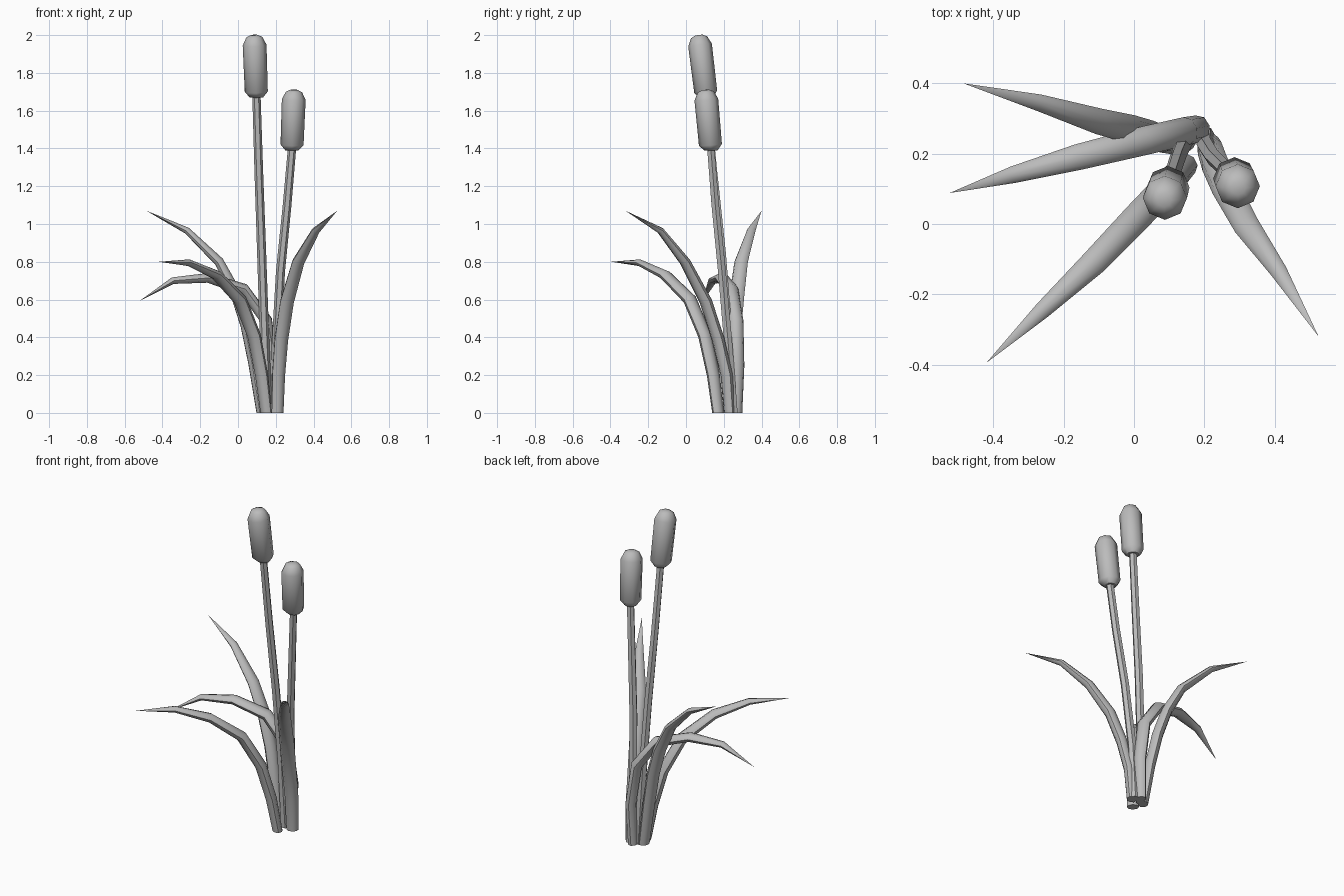
import bpy, bmesh, math
from mathutils import Vector

cube = bpy.data.objects.get("Cube")
if cube:
    bpy.data.objects.remove(cube, do_unlink=True)

grey = bpy.data.materials.new("plain grey")
grey.use_nodes = True
grey.diffuse_color = (0.5, 0.5, 0.5, 1)
grey.node_tree.nodes["Principled BSDF"].inputs["Base Color"].default_value = (0.5, 0.5, 0.5, 1)


def sweep(name, path, sizes, side, sides=8, pointed=False):
    """Skin elliptical rings (half width, half thickness) along a path."""
    pts = [Vector(p) for p in path]
    bm = bmesh.new()
    rings = []
    last = len(pts) - 1
    for i, p in enumerate(pts):
        if pointed and i == last:
            rings.append([bm.verts.new(p)])
            continue
        tangent = (pts[min(i + 1, last)] - pts[max(i - 1, 0)]).normalized()
        normal = tangent.cross(side).normalized()
        across = normal.cross(tangent)
        if i == 0:                       # keep the foot level with the ground
            normal = Vector((normal.x, normal.y, 0)).normalized()
            across = Vector((across.x, across.y, 0)).normalized()
        w, t = sizes[i]
        ring = []
        for k in range(sides):
            a = 2 * math.pi * k / sides
            ring.append(bm.verts.new(p + across * w * math.cos(a) + normal * t * math.sin(a)))
        rings.append(ring)
    for a, b in zip(rings, rings[1:]):
        for k in range(sides):
            n = (k + 1) % sides
            if len(b) == 1:
                bm.faces.new((a[k], a[n], b[0]))
            else:
                bm.faces.new((a[k], a[n], b[n], b[k]))
    bm.faces.new(rings[0])
    if not pointed:
        bm.faces.new(rings[-1])
    bmesh.ops.recalc_face_normals(bm, faces=bm.faces)
    mesh = bpy.data.meshes.new(name)
    bm.to_mesh(mesh)
    bm.free()
    mesh.materials.append(grey)
    obj = bpy.data.objects.new(name, mesh)
    bpy.context.collection.objects.link(obj)
    bpy.ops.object.select_all(action='DESELECT')
    obj.select_set(True)
    bpy.context.view_layer.objects.active = obj
    bpy.ops.object.shade_smooth_by_angle(angle=math.radians(50))
    return obj


# Arching blades, pointed at the tip
blade_sizes = [(0.034, 0.028), (0.038, 0.031), (0.04, 0.032), (0.041, 0.031),
               (0.037, 0.026), (0.024, 0.018), (0, 0)]
blades = {
    "back_right_leaf": [(0.125, 0.23, 0), (0.085, 0.24, 0.26), (0.045, 0.255, 0.46),
                        (-0.01, 0.27, 0.63), (-0.10, 0.292, 0.80), (-0.27, 0.345, 0.965),
                        (-0.485, 0.40, 1.07)],
    "front_right_leaf": [(0.15, 0.17, 0), (0.125, 0.145, 0.2), (0.085, 0.1, 0.41),
                         (0.01, 0.02, 0.6), (-0.115, -0.11, 0.73), (-0.26, -0.245, 0.795),
                         (-0.42, -0.395, 0.80)],
    "right_leaf": [(0.175, 0.265, 0), (0.185, 0.272, 0.25), (0.15, 0.265, 0.49),
                   (0.03, 0.237, 0.655), (-0.16, 0.19, 0.715), (-0.345, 0.14, 0.70),
                   (-0.525, 0.088, 0.59)],
    "left_leaf": [(0.21, 0.23, 0), (0.215, 0.215, 0.2), (0.23, 0.17, 0.39),
                  (0.26, 0.105, 0.59), (0.32, -0.005, 0.8), (0.412, -0.135, 0.965),
                  (0.525, -0.32, 1.07)],
}
for name, path in blades.items():
    heading = Vector(path[-1]) - Vector(path[0])
    side = Vector((-heading.y, heading.x, 0)).normalized()
    sweep(name, path, blade_sizes, side, pointed=True)

# Tall stems, each carrying a seed head
stems = {
    "tall": [(0.155, 0.24, 0), (0.14, 0.225, 0.4), (0.125, 0.19, 0.85),
             (0.11, 0.145, 1.28), (0.098, 0.108, 1.67)],
    "short": [(0.205, 0.25, 0), (0.203, 0.225, 0.35), (0.225, 0.19, 0.75),
              (0.26, 0.155, 1.1), (0.285, 0.132, 1.39)],
}
tops = {"tall": (0.086, 0.068, 2.0), "short": (0.297, 0.103, 1.71)}
head_profile = [(0, 0.035), (0.09, 0.061), (0.84, 0.063), (0.965, 0.043), (1, 0.02)]
for name, path in stems.items():
    sweep(name + "_stem", path, [(r, r) for r in (0.027, 0.025, 0.024, 0.023, 0.022)],
          Vector((1, 0, 0)), sides=6)
    foot, top = Vector(path[-1]), Vector(tops[name])
    sweep(name + "_seed_head", [foot.lerp(top, f) for f, r in head_profile],
          [(r, r) for f, r in head_profile], Vector((1, 0, 0)))
